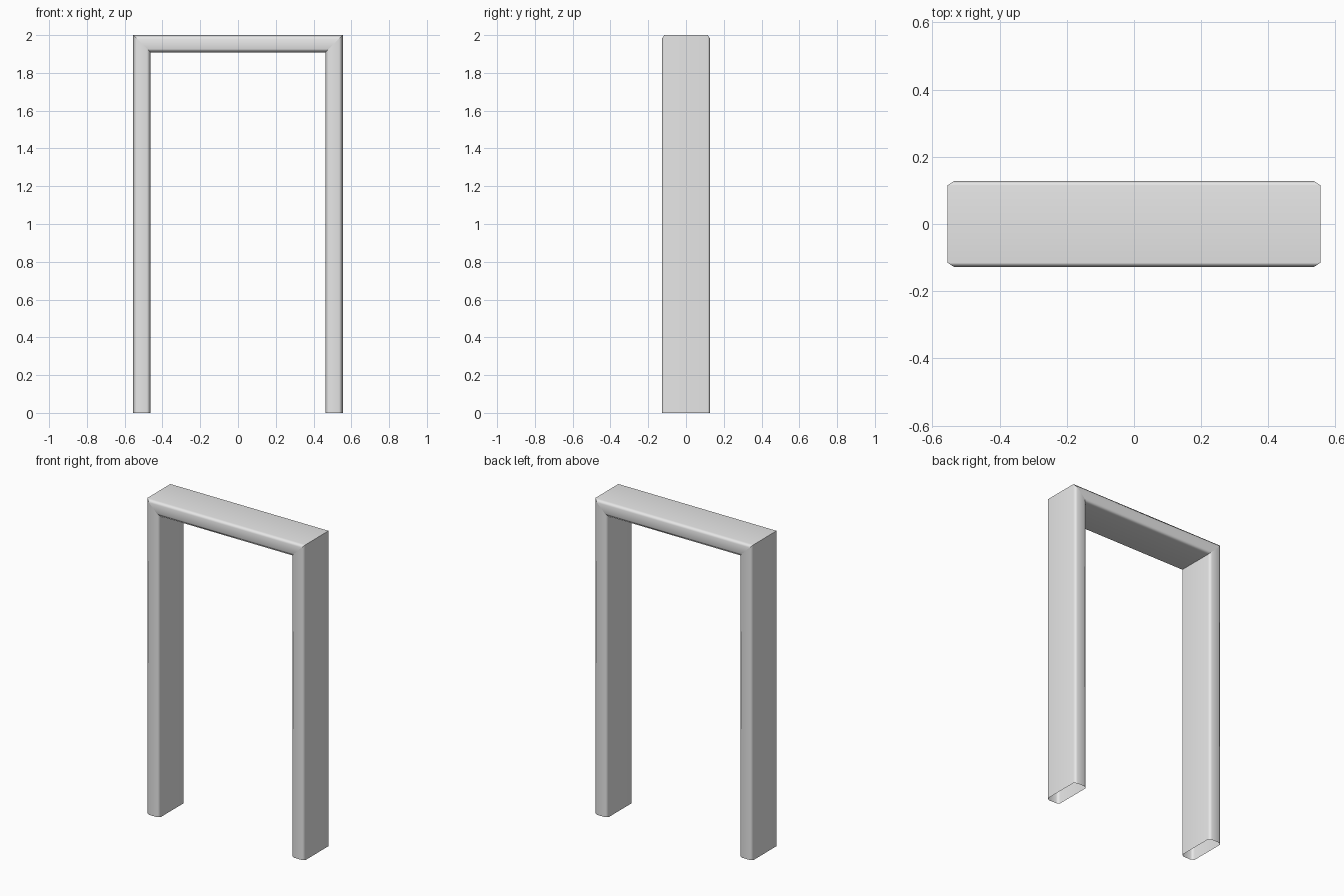
import bpy
import bmesh

cube = bpy.data.objects.get("Cube")
if cube:
    bpy.data.objects.remove(cube, do_unlink=True)

HALF_WIDTH, HEIGHT, HALF_DEPTH = 0.555, 2.0, 0.128
THICK = 0.093                        # width of the frame's front face
CUT_IN, CUT_BACK = 0.02, 0.013       # edge chamfer

# Plain grey paint
paint = bpy.data.materials.new("plain grey")
paint.use_nodes = True
grey = (0.8, 0.8, 0.8, 1.0)
paint.diffuse_color = grey
paint.node_tree.nodes["Principled BSDF"].inputs["Base Color"].default_value = grey

# Chamfered cross-section: (inset from the outer edge, y)
half = [(0, HALF_DEPTH - CUT_BACK), (CUT_IN, HALF_DEPTH),
        (THICK - CUT_IN, HALF_DEPTH), (THICK, HALF_DEPTH - CUT_BACK)]
section = half + [(d, -y) for d, y in reversed(half)]

# Sweep up one jamb, across the head and down the other, mitred, open at the floor
bm = bmesh.new()
rings = []
for side, top in ((-1, False), (-1, True), (1, True), (1, False)):
    rings.append([bm.verts.new((side * (HALF_WIDTH - d), y, HEIGHT - d if top else 0))
                  for d, y in section])
n = len(section)
for a, b in zip(rings, rings[1:]):
    for i in range(n):
        j = (i + 1) % n
        bm.faces.new((a[i], a[j], b[j], b[i])).smooth = True
bmesh.ops.recalc_face_normals(bm, faces=bm.faces)

# Make sure the outer left face points outwards
outer = max(bm.faces, key=lambda f: f.calc_center_median().x)
outer.normal_update()
if outer.normal.x < 0:
    bmesh.ops.reverse_faces(bm, faces=bm.faces)

# Mitre joints stay crisp
for ring in rings[1:3]:
    for i in range(n):
        bm.edges.get((ring[i], ring[(i + 1) % n])).smooth = False

mesh = bpy.data.meshes.new("door_frame")
bm.to_mesh(mesh)
bm.free()
mesh.materials.append(paint)
frame = bpy.data.objects.new("door_frame", mesh)
bpy.context.collection.objects.link(frame)

# Broad faces shade flat, chamfers shade round
weighted = frame.modifiers.new("Weighted Normal", "WEIGHTED_NORMAL")
weighted.keep_sharp = True
